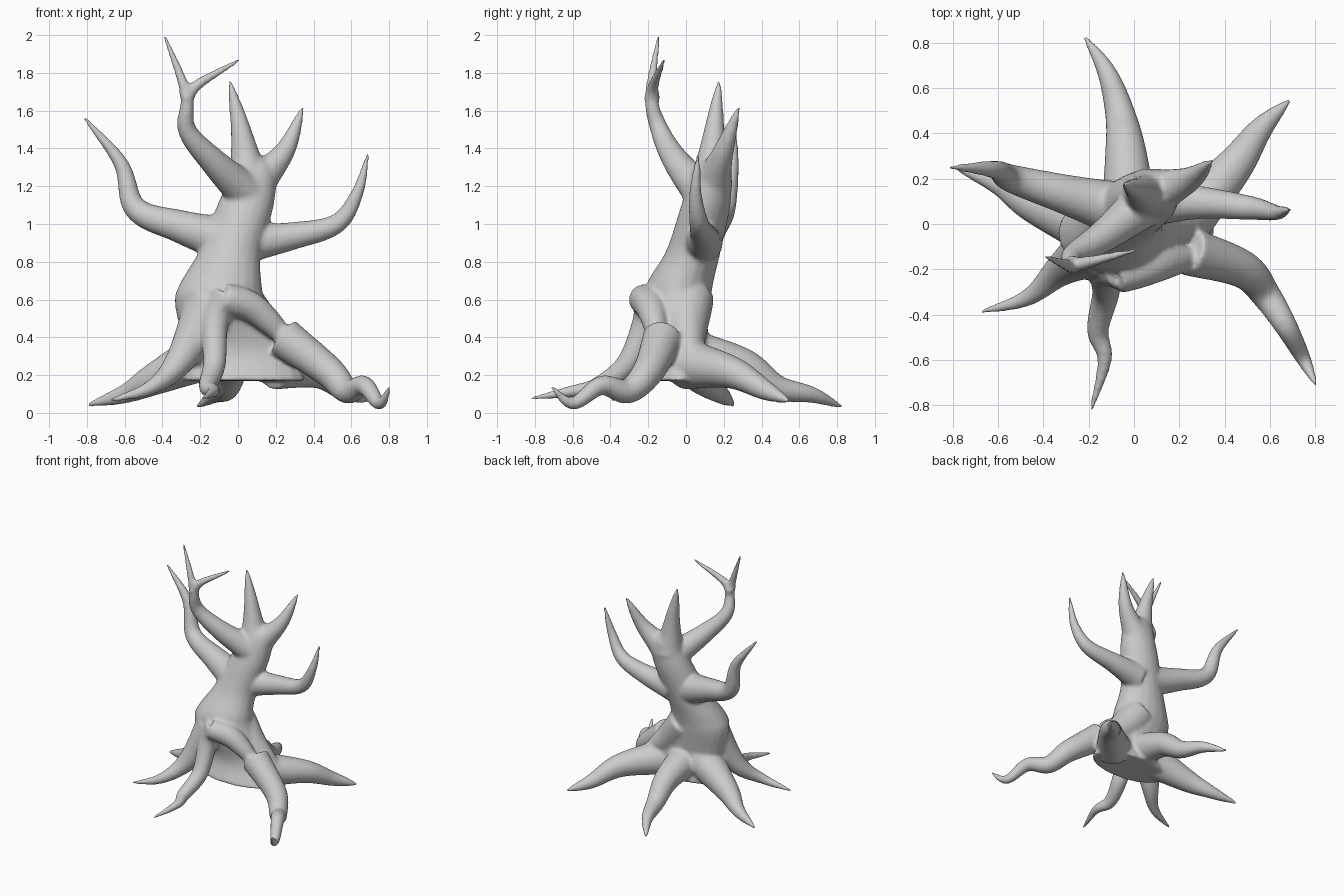
import bpy, bmesh
from math import sin, cos, tau
from mathutils import Vector

if "Cube" in bpy.data.objects:
    bpy.data.objects.remove(bpy.data.objects["Cube"])

SIDES, STEPS = 20, 8
parts = []


def spline(points):
    """Catmull-Rom curve through tuples of any length."""
    p = [Vector(q) for q in points]
    p = [p[0] * 2 - p[1]] + p + [p[-1] * 2 - p[-2]]
    out = []
    for a, b, c, d in zip(p, p[1:], p[2:], p[3:]):
        for s in range(STEPS):
            t = s / STEPS
            out.append((b * 2 + (c - a) * t + (a * 2 - b * 5 + c * 4 - d) * t ** 2
                        + (b * 3 - a - c * 3 + d) * t ** 3) * 0.5)
    return out + [p[-2]]


def ring(centre, u, v):
    """Ellipse of points spanned by two half-axes."""
    return [centre + u * cos(tau * k / SIDES) + v * sin(tau * k / SIDES) for k in range(SIDES)]


def skin(name, rings):
    """Closed tube over a list of rings."""
    bm = bmesh.new()
    loops = [[bm.verts.new(v) for v in r] for r in rings]
    for a, b in zip(loops, loops[1:]):
        for i in range(SIDES):
            j = (i + 1) % SIDES
            bm.faces.new((a[i], a[j], b[j], b[i]))
    bm.faces.new(loops[0][::-1])
    bm.faces.new(loops[-1])
    bmesh.ops.recalc_face_normals(bm, faces=bm.faces)
    me = bpy.data.meshes.new(name)
    bm.to_mesh(me)
    bm.free()
    ob = bpy.data.objects.new(name, me)
    bpy.context.collection.objects.link(ob)
    parts.append(ob)


def limb(name, base, mid, *points):
    """Limb with a flared base, an even middle and a pointed tip."""
    pos = spline(points)
    last = len(pos) - 1
    n, rings = None, []
    for i, c in enumerate(pos):
        t = i / last
        r = mid * (1 - t ** 3) + (base - mid) * (1 - t) ** 3 + 0.009
        d = (pos[min(i + 1, last)] - pos[max(i - 1, 0)]).normalized()
        n = d.orthogonal() if n is None else n - d * n.dot(d)
        n.normalize()
        rings.append(ring(c, n * r, d.cross(n) * r))
    skin(name, rings)


# trunk: horizontal ellipses (x, y, z, half width, half depth)
trunk = spline([(.03, -.03, .17, .33, .17), (0, -.02, .34, .29, .13),
                (-.09, -.04, .58, .245, .17), (-.09, -.03, .69, .215, .175),
                (-.04, .04, .86, .165, .145), (.04, .105, 1.1, .15, .13),
                (.085, .14, 1.28, .115, .1), (.08, .15, 1.35, .07, .065)])
skin("trunk", [ring(Vector(s[:3]), Vector((s[3], 0, 0)), Vector((0, s[4], 0))) for s in trunk])

# branches
limb("left_branch", .12, .052, (-.05, .06, .91), (-.3, .13, .985), (-.54, .2, 1.08),
     (-.62, .24, 1.32), (-.815, .25, 1.565))
limb("right_branch", .1, .042, (.05, .09, .9), (.28, .095, .935), (.52, .07, 1.0),
     (.63, .05, 1.16), (.69, .065, 1.375))
limb("forked_branch", .1, .038, (.06, .1, 1.15), (-.13, -.05, 1.33), (-.27, -.14, 1.5),
     (-.275, -.185, 1.69), (-.39, -.145, 2.0))
limb("fork_twig", .036, .02, (-.28, -.18, 1.66), (-.21, -.17, 1.74), (.01, -.115, 1.87))
limb("middle_branch", .11, .042, (.06, .13, 1.22), (.015, .15, 1.5), (-.045, .175, 1.76))
limb("top_right_branch", .1, .044, (.1, .14, 1.22), (.25, .2, 1.39), (.345, .28, 1.62))

# roots
limb("back_root", .125, .058, (-.02, 0, .32), (-.035, .3, .25), (-.06, .48, .135),
     (-.12, .67, .095), (-.22, .83, .03))
limb("back_right_root", .13, .06, (.2, 0, .26), (.43, .24, .215), (.56, .42, .12),
     (.69, .55, .06))
limb("back_left_root", .14, .055, (-.15, -.02, .32), (-.44, .09, .18), (-.6, .18, .1),
     (-.8, .255, .04))
limb("front_left_root", .14, .036, (-.15, -.09, .55), (-.32, -.2, .26), (-.47, -.325, .13),
     (-.68, -.39, .065))
limb("front_root", .08, .048, (-.05, -.2, .62), (-.12, -.21, .49), (-.125, -.31, .26),
     (-.16, -.47, .14), (-.13, -.6, .115), (-.19, -.825, .075))
limb("front_right_root", .07, .08, (-.08, -.23, .61), (.1, -.18, .54), (.36, -.13, .28))
limb("front_right_root_end", .1, .05, (.24, -.12, .4), (.48, -.2, .22), (.58, -.31, .115),
     (.67, -.45, .145), (.75, -.6, .05), (.805, -.715, .14))
# flank spreading between the two right roots
limb("right_flank", .12, .12, (-.02, .02, .62), (.13, 0, .44), (.38, .04, .24))

# fuse every part into one smooth skin
for ob in parts:
    ob.select_set(True)
tree = parts[0]
bpy.context.view_layer.objects.active = tree
bpy.ops.object.join()
tree.name = "tree"
fuse = tree.modifiers.new("fuse", 'REMESH')
fuse.mode = 'VOXEL'
fuse.voxel_size = 0.011
soften = tree.modifiers.new("soften", 'SMOOTH')
soften.factor = 0.5
soften.iterations = 12
bpy.ops.object.convert(target='MESH')
bpy.ops.object.shade_smooth()
